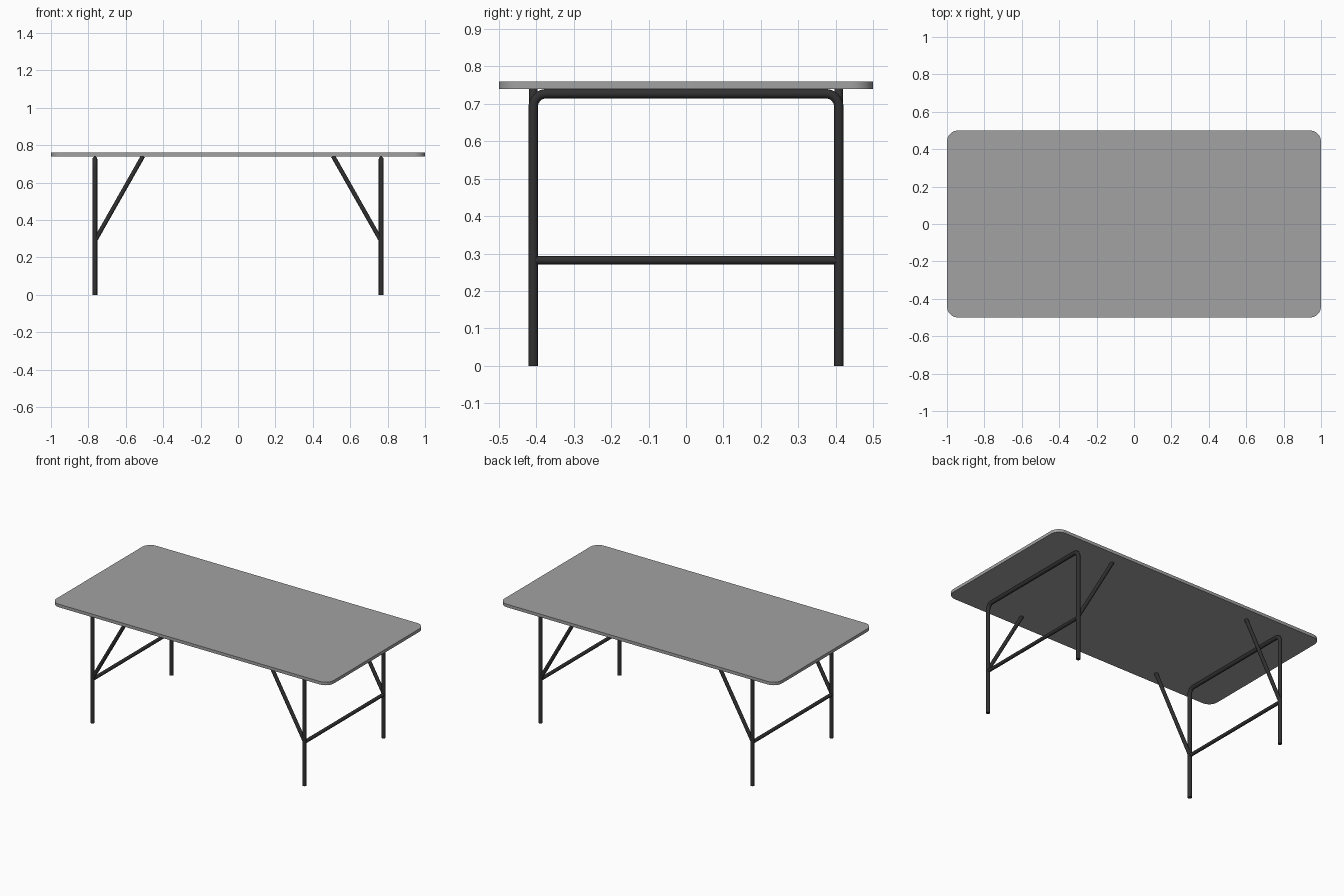
import bpy, bmesh, math
from mathutils import Vector

if "Cube" in bpy.data.objects:
    bpy.data.objects.remove(bpy.data.objects["Cube"])


def material(name, v):
    m = bpy.data.materials.new(name)
    m.diffuse_color = (v, v, v, 1)
    m.use_nodes = True
    m.node_tree.nodes["Principled BSDF"].inputs["Base Color"].default_value = m.diffuse_color
    return m


GREY = material("grey_top", 0.36)
DARK = material("charcoal_metal", 0.03)


def finish(name, bm, mat):
    bmesh.ops.recalc_face_normals(bm, faces=bm.faces)
    me = bpy.data.meshes.new(name)
    bm.to_mesh(me)
    bm.free()
    ob = bpy.data.objects.new(name, me)
    bpy.context.collection.objects.link(ob)
    me.materials.append(mat)
    bpy.ops.object.select_all(action='DESELECT')
    ob.select_set(True)
    bpy.context.view_layer.objects.active = ob
    bpy.ops.object.shade_smooth_by_angle(angle=math.radians(35))


def tube(name, pts, r, n=20):
    """Capped round tube through points lying in one plane."""
    pts = [Vector(p) for p in pts]
    seg = [(b - a).normalized() for a, b in zip(pts, pts[1:])]
    side = seg[0].cross(seg[-1] if len(seg) > 2 and seg[0].cross(seg[len(seg) // 2]).length < 0.1
                        else seg[len(seg) // 2])
    if len(seg) == 1:
        side = Vector((0, 1, 0)).cross(seg[0])
        if side.length < 0.1:
            side = Vector((1, 0, 0))
    else:
        side = Vector((1, 0, 0))
    side.normalize()
    bm = bmesh.new()
    rings = []
    for i, p in enumerate(pts):
        t = (seg[max(i - 1, 0)] + seg[min(i, len(seg) - 1)]).normalized()
        up = t.cross(side)
        rings.append([bm.verts.new(p + r * (math.cos(a) * side + math.sin(a) * up))
                      for a in (2 * math.pi * k / n for k in range(n))])
    for a, b in zip(rings, rings[1:]):
        for k in range(n):
            j = (k + 1) % n
            bm.faces.new((a[k], a[j], b[j], b[k]))
    bm.faces.new(rings[0])
    bm.faces.new(rings[-1])
    finish(name, bm, DARK)


# Table top: rounded rectangle slab
R, N = 0.06, 10
bm = bmesh.new()
outline = []
for q, (sx, sy) in enumerate(((1, 1), (-1, 1), (-1, -1), (1, -1))):
    for k in range(N + 1):
        a = math.pi / 2 * (q + k / N)
        outline.append(bm.verts.new((sx * (1 - R) + R * math.cos(a),
                                     sy * (0.5 - R) + R * math.sin(a), 0.74)))
face = bm.faces.new(outline)
ext = bmesh.ops.extrude_face_region(bm, geom=[face], use_keep_orig=True)
for v in ext["geom"]:
    if isinstance(v, bmesh.types.BMVert):
        v.co.z = 0.76
finish("table_top", bm, GREY)

# Leg frames: bent tube hoop, cross bar and two diagonal braces per end
Y, ZT, B = 0.408, 0.727, 0.035
for s, end in ((-1, "left"), (1, "right")):
    x = s * 0.765
    bend = [(Y - B + B * math.cos(a), ZT - B + B * math.sin(a))
            for a in (math.pi / 2 * k / 8 for k in range(9))]
    path = [(x, Y, 0)] + [(x, y, z) for y, z in bend]
    path += [(x, -y, z) for y, z in reversed(bend)] + [(x, -Y, 0)]
    tube(end + "_leg_hoop", path, 0.0125)
    tube(end + "_cross_bar", [(x, -Y, 0.282), (x, Y, 0.282)], 0.011)
    for sy, side in ((-1, "front"), (1, "back")):
        tube(f"{end}_{side}_brace", [(x, sy * Y, 0.289), (s * 0.508, sy * Y, 0.742)], 0.0115)
